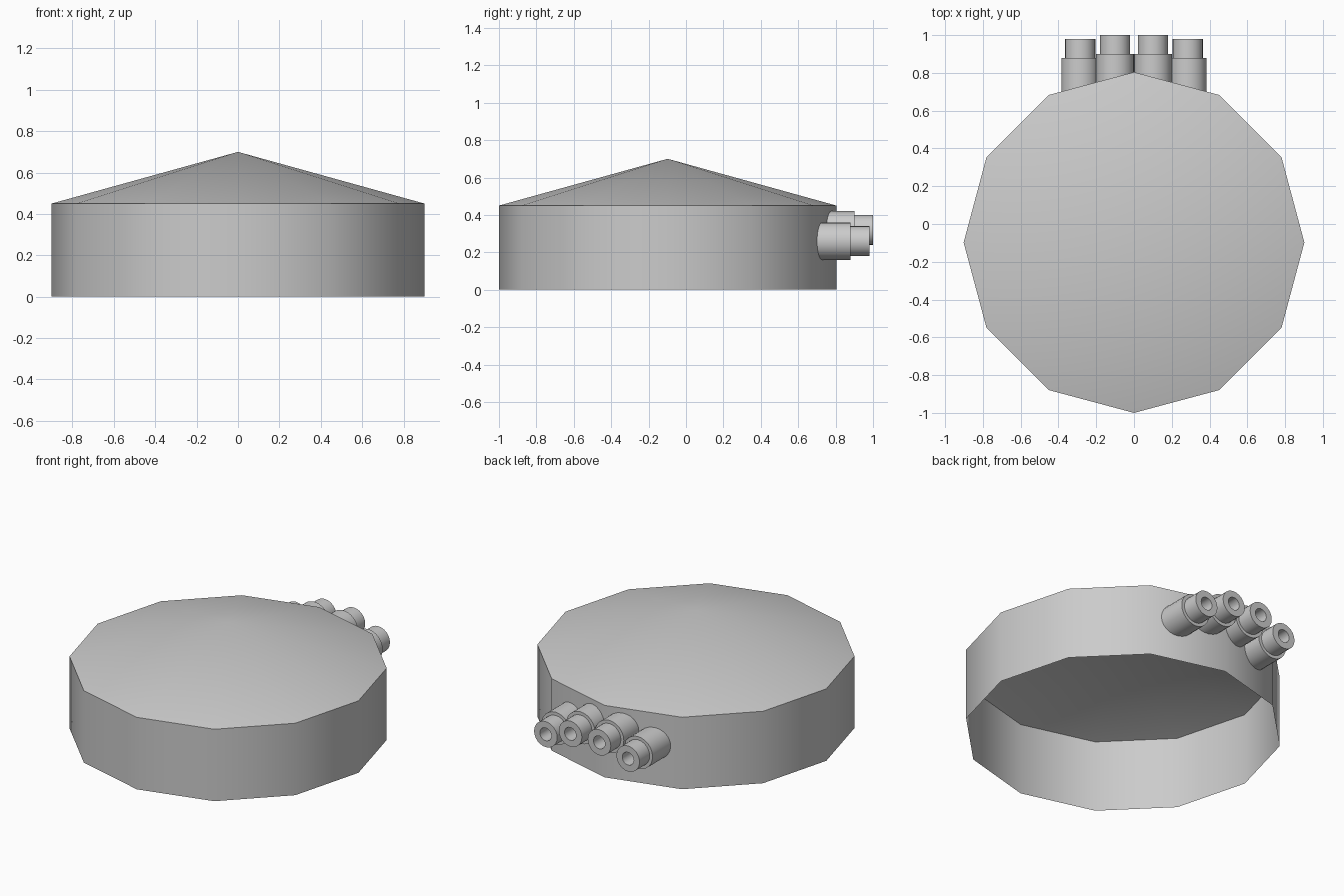
import bpy, bmesh, math
from mathutils import Matrix

if "Cube" in bpy.data.objects:
    bpy.data.objects.remove(bpy.data.objects["Cube"])


def lathe(name, profile, sides, matrix, smooth_angle, phase=0.0):
    """Spin (radius, height) points around z; radius 0 makes a pole."""
    bm = bmesh.new()
    rings = []
    for r, h in profile:
        if r == 0:
            rings.append([bm.verts.new((0, 0, h))])
        else:
            rings.append([bm.verts.new((r * math.cos(phase + math.tau * i / sides),
                                        r * math.sin(phase + math.tau * i / sides), h))
                          for i in range(sides)])
    for a, b in zip(rings, rings[1:]):
        for i in range(sides):
            j = (i + 1) % sides
            quad = [a[i % len(a)], a[j % len(a)], b[j % len(b)], b[i % len(b)]]
            bm.faces.new(list(dict.fromkeys(quad)))
    bm.transform(matrix)
    mesh = bpy.data.meshes.new(name)
    bm.to_mesh(mesh)
    bm.free()
    obj = bpy.data.objects.new(name, mesh)
    bpy.context.collection.objects.link(obj)
    bpy.ops.object.select_all(action='DESELECT')
    obj.select_set(True)
    bpy.context.view_layer.objects.active = obj
    bpy.ops.object.shade_smooth_by_angle(angle=math.radians(smooth_angle))
    return obj


# Twelve-sided wall, open underneath, and its shallow conical roof
place = Matrix.Translation((0, -0.098, 0))
lathe("wall", [(0.902, 0), (0.902, 0.45)], 12, place, 40)
lathe("roof", [(0.902, 0.45), (0, 0.70)], 12, place, 40)

# Four stepped, bored nozzles pointing backwards
nozzle_profile = [(0, -0.30), (0.1, -0.30), (0.1, -0.10), (0.08, -0.10),
                  (0.08, 0), (0.04, 0), (0.04, -0.10), (0, -0.10)]
for side, label in ((-1, "left"), (1, "right")):
    for kind, x, y, z in (("inner", 0.10, 1.0, 0.32), ("outer", 0.285, 0.98, 0.26)):
        spot = Matrix.Translation((side * x, y, z)) @ Matrix.Rotation(-math.pi / 2, 4, 'X')
        lathe(f"nozzle_{kind}_{label}", nozzle_profile, 24, spot, 35)
